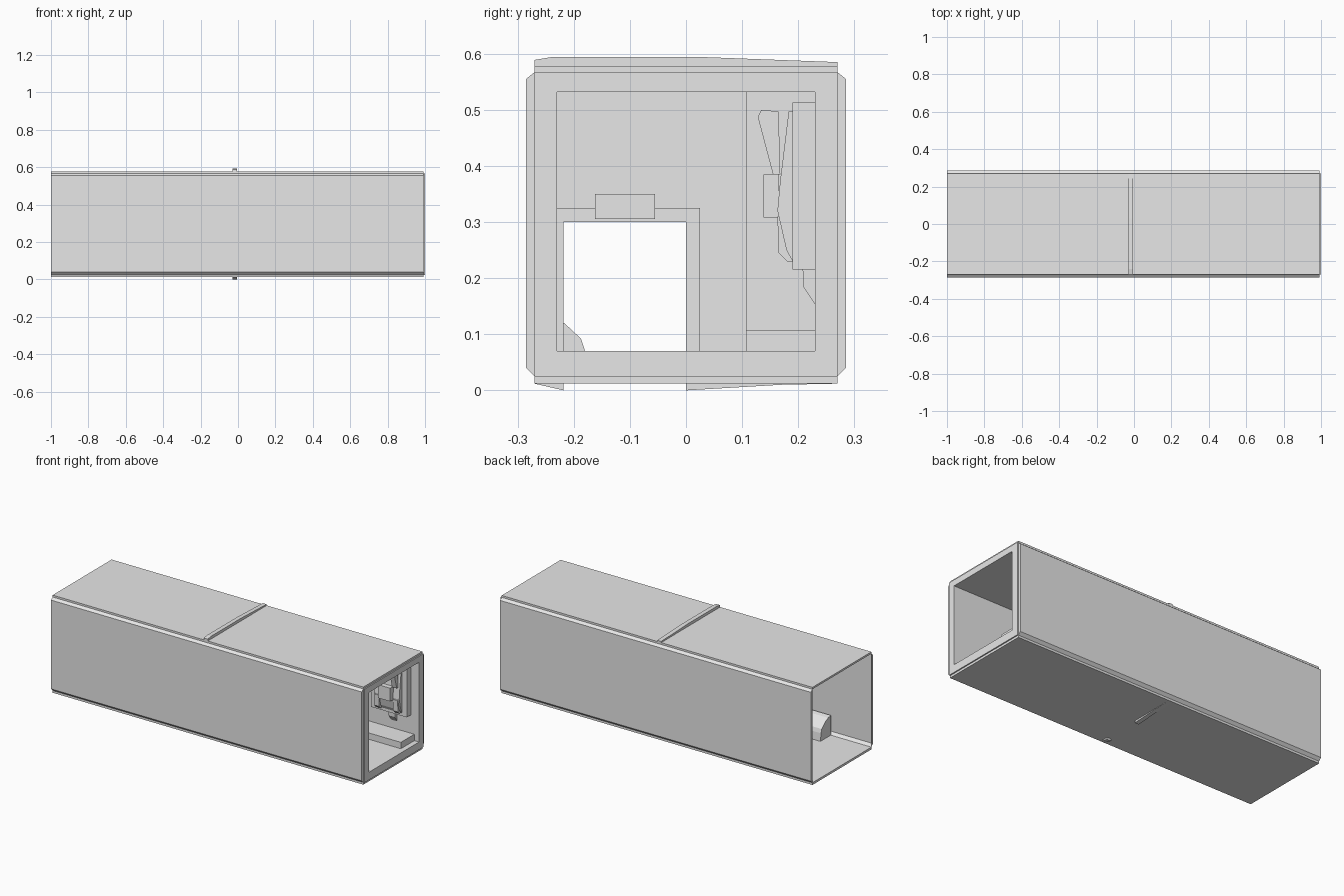
import bpy, bmesh

if "Cube" in bpy.data.objects:
    bpy.data.objects.remove(bpy.data.objects["Cube"])

grey = bpy.data.materials.new("plain_grey")
grey.diffuse_color = (0.8, 0.8, 0.8, 1)
grey.use_nodes = True
grey.node_tree.nodes["Principled BSDF"].inputs["Base Color"].default_value = grey.diffuse_color


def ccw(p):
    area = sum(p[i - 1][0] * p[i][1] - p[i][0] * p[i - 1][1] for i in range(len(p)))
    return p if area > 0 else p[::-1]


def rect(y0, y1, z0, z1):
    return [(y0, z0), (y1, z0), (y1, z1), (y0, z1)]


def loft(name, rings, caps=True, skip=()):
    """Join (x, yz-profile) rings into a skin; skip leaves out side faces."""
    bm = bmesh.new()
    loops = [[bm.verts.new((x, y, z)) for y, z in ccw(p)] for x, p in rings]
    n = len(loops[0])
    for a, b in zip(loops, loops[1:]):
        for i in range(n):
            if i not in skip:
                j = (i + 1) % n
                bm.faces.new((a[i], a[j], b[j], b[i]))
    if caps:
        bm.faces.new(loops[0][::-1])
        bm.faces.new(loops[-1])
    me = bpy.data.meshes.new(name)
    bm.to_mesh(me)
    bm.free()
    me.materials.append(grey)
    ob = bpy.data.objects.new(name, me)
    bpy.context.collection.objects.link(ob)
    return ob


def prism(name, x0, x1, profile, skip=()):
    return loft(name, [(x0, profile), (x1, profile)], skip=skip)


# Outer shell: roof and floor slabs, bevelled side walls without inner faces
X0, X1 = -1.0, 0.993
prism("roof", X0, X1, rect(-.27, .27, .567, .578))
prism("floor", X0, X1, rect(-.27, .27, .012, .025))
prism("right_wall", X0, X1, [(.27, .025), (.285, .04), (.285, .555), (.27, .567)], skip=(3,))
prism("left_wall", X0, X1, [(-.27, .567), (-.285, .555), (-.285, .04), (-.27, .025)], skip=(3,))

# End frame and the lining of the furnished half
outer, inner = rect(-.27, .27, .025, .567), rect(-.23, .23, .07, .532)
loft("end_frame_and_lining", [(.99, outer), (1, outer), (1, inner), (-.005, inner)], caps=False)

# Partition with doorway, poking slightly through roof and floor
prism("partition", -.03, -.005, [
    (-.27, .012), (-.218, 0), (-.218, .30), (0, .30), (0, 0), (.17, .01),
    (.27, .012), (.27, .585), (.03, .594), (-.24, .594), (-.27, .589)])
prism("door_frame", -.005, .008, [
    (-.23, .07), (-.218, .07), (-.218, .30), (0, .30), (0, .07),
    (.025, .07), (.025, .325), (-.23, .325)])
prism("door_lamp", -.005, .03, rect(-.162, -.055, .305, .35))

# Furniture along the far wall
prism("bench", .3, .97, rect(.107, .23, .07, .107))
prism("locker", -.005, .3, rect(.107, .23, .07, .532))

# Wall board with tilted fittings
prism("wall_board", .72, .95, rect(.19, .23, .215, .513))
prism("board_bracket", .82, .86, [(.208, .215), (.23, .215), (.23, .153), (.209, .185)])
prism("board_pad", .76, .92, [(.183, .497), (.19, .497), (.19, .23), (.179, .25), (.163, .32), (.168, .375)])
prism("board_box", .80, .88, rect(.138, .166, .308, .385))
for i, x in enumerate((.76, .88)):
    prism(f"upper_blade_{i}", x, x + .03, [(.128, .487), (.134, .5), (.165, .497), (.168, .385), (.155, .385)])
    prism(f"lower_blade_{i}", x, x + .03, [(.163, .31), (.172, .31), (.19, .23), (.18, .23), (.165, .245)])

# Rounded box in the empty half
prism("rounded_box", -.74, -.45, [
    (-.27, .025), (-.175, .025), (-.18, .07), (-.187, .092),
    (-.217, .12), (-.245, .135), (-.27, .14)])
